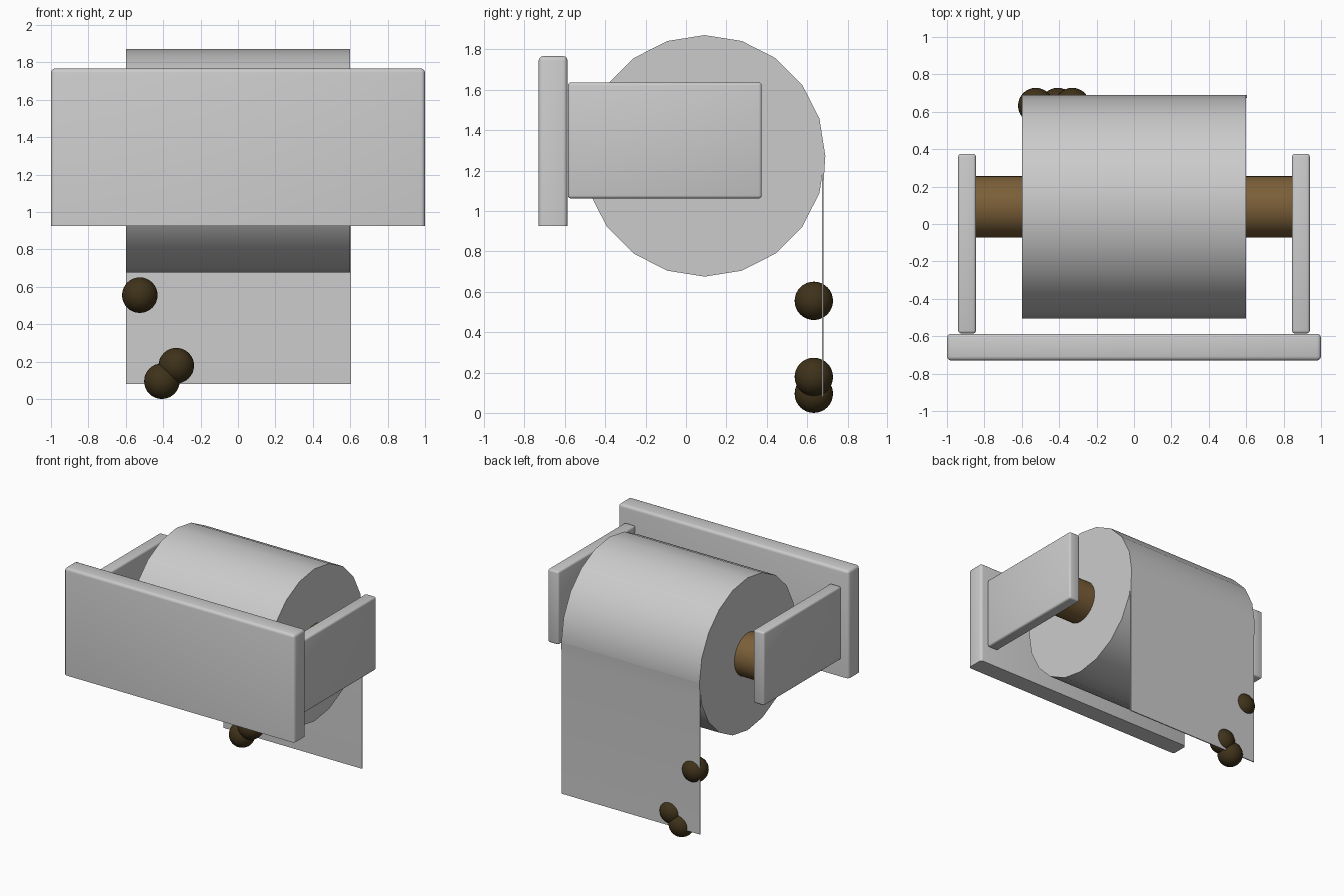
import bpy, bmesh, math

if "Cube" in bpy.data.objects:
    bpy.data.objects.remove(bpy.data.objects["Cube"])

def material(name, rgb):
    m = bpy.data.materials.new(name)
    m.diffuse_color = (*rgb, 1)
    m.use_nodes = True
    m.node_tree.nodes["Principled BSDF"].inputs["Base Color"].default_value = m.diffuse_color
    return m

brown = material("cardboard", (0.20, 0.115, 0.04))
dark = material("dark_brown", (0.05, 0.032, 0.01))

def smooth(obj, angle=40):
    bpy.ops.object.select_all(action='DESELECT')
    obj.select_set(True)
    bpy.context.view_layer.objects.active = obj
    bpy.ops.object.shade_smooth_by_angle(angle=math.radians(angle))

def finish(name, bm, mat=None):
    bmesh.ops.recalc_face_normals(bm, faces=bm.faces)
    mesh = bpy.data.meshes.new(name)
    bm.to_mesh(mesh)
    bm.free()
    obj = bpy.data.objects.new(name, mesh)
    bpy.context.collection.objects.link(obj)
    if mat:
        mesh.materials.append(mat)
    return obj

def rounded_box(name, lo, hi, bevel, keep_bottom=False):
    bm = bmesh.new()
    bmesh.ops.create_cube(bm, size=1)
    for v in bm.verts:
        v.co = [a + (c + 0.5) * (b - a) for a, b, c in zip(lo, hi, v.co)]
    edges = [e for e in bm.edges
             if not (keep_bottom and all(v.co.z < lo[2] + 1e-4 for v in e.verts))]
    bmesh.ops.bevel(bm, geom=edges, offset=bevel, segments=3,
                    profile=0.5, affect='EDGES')
    smooth(finish(name, bm))

def extrude_x(name, profile, x0, x1, mat=None):
    bm = bmesh.new()
    face = bm.faces.new([bm.verts.new((x0, y, z)) for y, z in profile])
    res = bmesh.ops.extrude_face_region(bm, geom=[face])
    verts = [g for g in res["geom"] if isinstance(g, bmesh.types.BMVert)]
    bmesh.ops.translate(bm, verts=verts, vec=(x1 - x0, 0, 0))
    obj = finish(name, bm, mat)
    smooth(obj)

CY, CZ = 0.092, 1.273

def circle(r, n):
    return [(CY + r * math.cos(2 * math.pi * i / n),
             CZ + r * math.sin(2 * math.pi * i / n)) for i in range(n)]

# Wall plate and the two arms
rounded_box("wall_plate", (-1, -0.73, 0.925), (1, -0.587, 1.767), 0.022, True)
for side, a, b in (("left", -0.94, -0.845), ("right", 0.845, 0.94)):
    rounded_box(side + "_arm", (a, -0.585, 1.062), (b, 0.375, 1.637), 0.015)

# Paper roll on its cardboard spindle
extrude_x("paper_roll", circle(0.598, 20), -0.6, 0.6)
extrude_x("spindle", circle(0.165, 32), -0.86, 0.86, brown)

# Hanging sheet
extrude_x("hanging_sheet", [(0.69, 1.273), (0.682, 1.15), (0.682, 0.08),
                            (0.674, 0.08), (0.674, 1.15), (0.68, 1.273)],
          -0.6, 0.603)

# Round lumps stuck on the sheet
for i, (x, z) in enumerate(((-0.525, 0.555), (-0.33, 0.178), (-0.407, 0.095))):
    bpy.ops.mesh.primitive_uv_sphere_add(segments=32, ring_count=16,
                                         radius=0.095, location=(x, 0.633, z))
    ball = bpy.context.object
    ball.name = f"lump_{i + 1}"
    ball.data.materials.append(dark)
    smooth(ball)
